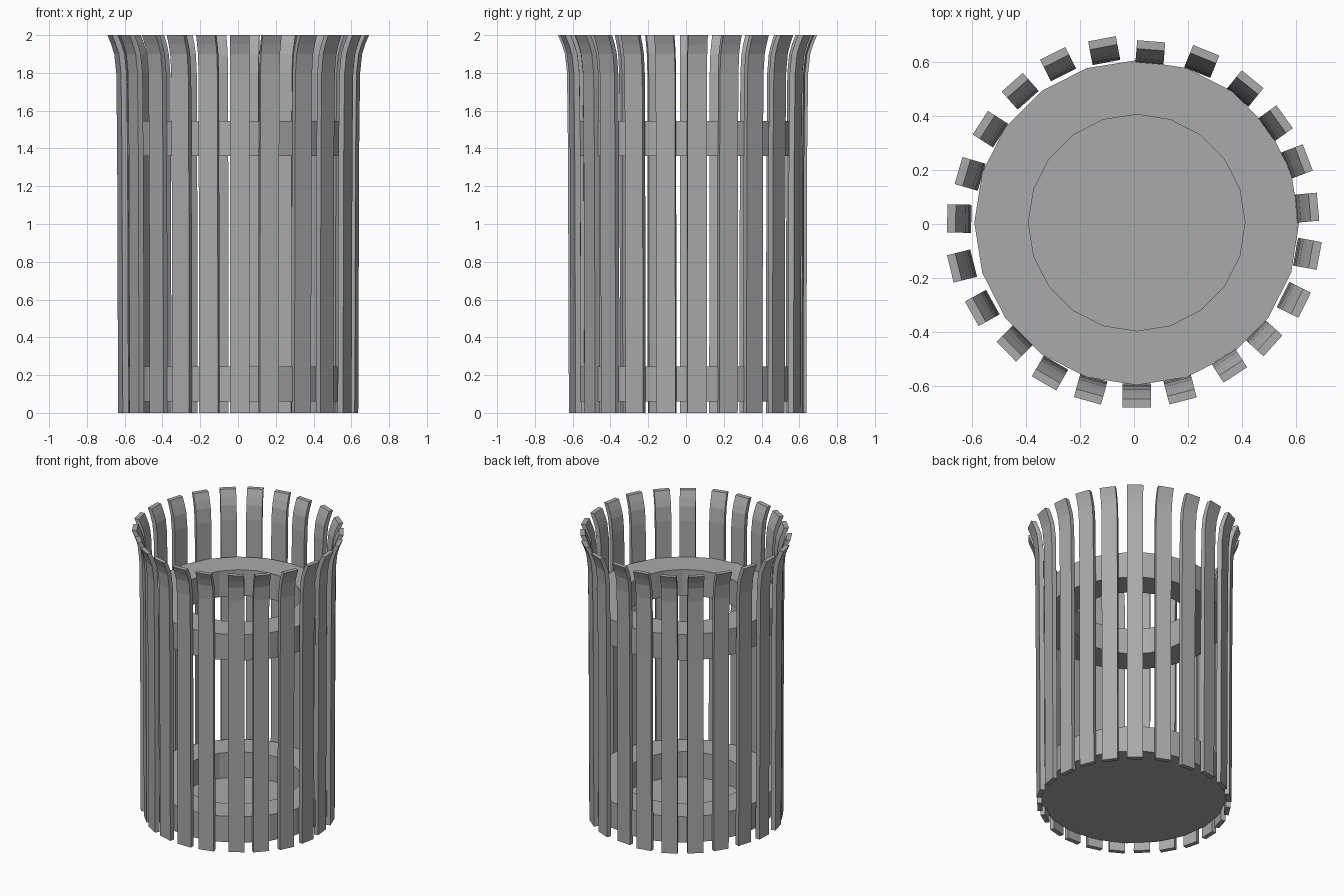
import bpy
import bmesh
import math
from mathutils import Matrix, Vector

default_cube = bpy.data.objects.get("Cube")
if default_cube:
    bpy.data.objects.remove(default_cube, do_unlink=True)

# Single grey finish
grey = bpy.data.materials.new("plain_grey")
grey.use_nodes = True
grey.diffuse_color = (0.4, 0.4, 0.4, 1)
grey.node_tree.nodes["Principled BSDF"].inputs["Base Color"].default_value = (0.4, 0.4, 0.4, 1)

RING_CENTRE = Vector((0.01, 0.005, 0))


def make_object(name, bm):
    """Turn a bmesh into a named, coloured, flat-shaded object."""
    bmesh.ops.recalc_face_normals(bm, faces=bm.faces)
    mesh = bpy.data.meshes.new(name)
    bm.to_mesh(mesh)
    bm.free()
    mesh.materials.append(grey)
    obj = bpy.data.objects.new(name, mesh)
    bpy.context.collection.objects.link(obj)
    return obj


def make_ring(name, bottom, top, outer=0.6, inner=0.4, sides=20, floor=False):
    """Wide flat ring; with a floor the hole is closed at its lower edge."""
    bm = bmesh.new()

    def loop(radius, z):
        steps = [math.tau * i / sides for i in range(sides)]
        return [bm.verts.new(RING_CENTRE + Vector((radius * math.cos(a), radius * math.sin(a), z)))
                for a in steps]

    def bridge(a, b):
        for i in range(sides):
            j = (i + 1) % sides
            bm.faces.new((a[i], a[j], b[j], b[i]))

    low_out, high_out = loop(outer, bottom), loop(outer, top)
    high_in = loop(inner, top)
    low_in = loop(inner, bottom + (0.005 if floor else 0))
    bridge(low_out, high_out)
    bridge(high_out, high_in)
    bridge(high_in, low_in)
    if floor:
        bm.faces.new(low_in)
        bm.faces.new(low_out)
    else:
        bridge(low_in, low_out)
    return make_object(name, bm)


# Slat side profile: outer offset against height, flaring at the rim
FLARE = [(-0.013, 0), (-0.008, 1.4), (-0.003, 1.8), (0.008, 1.9), (0.024, 1.95), (0.045, 2)]
THICKNESS = 0.031
WIDTH = 0.104


def make_slat_mesh():
    bm = bmesh.new()
    rows = []
    for offset, z in FLARE:
        corners = [(offset, -1), (offset, 1), (offset - THICKNESS, 1), (offset - THICKNESS, -1)]
        rows.append([bm.verts.new((x, side * WIDTH / 2, z)) for x, side in corners])
    for low, high in zip(rows, rows[1:]):
        for i in range(4):
            j = (i + 1) % 4
            bm.faces.new((low[i], low[j], high[j], high[i]))
    bm.faces.new(rows[0])
    bm.faces.new(rows[-1])
    return bm


# Hand-spaced slat positions, clockwise from the back
SPOTS = [(-.11, .64), (.06, .63), (.25, .6), (.41, .5), (.52, .37), (.6, .23),
         (.635, .06), (.64, -.11), (.59, -.28), (.48, -.42), (.35, -.52), (.17, -.61),
         (.01, -.633), (-.16, -.61), (-.31, -.55), (-.44, -.44), (-.56, -.31), (-.635, -.155),
         (-.645, .02), (-.605, .185), (-.53, .35), (-.42, .49), (-.28, .59)]

for number, (x, y) in enumerate(SPOTS, start=1):
    slat_bm = make_slat_mesh()
    turn = math.atan2(y - RING_CENTRE.y, x - RING_CENTRE.x)
    placement = Matrix.Translation((x, y, 0)) @ Matrix.Rotation(turn, 4, "Z")
    bmesh.ops.transform(slat_bm, matrix=placement, verts=slat_bm.verts)
    make_object(f"slat_{number}", slat_bm)

# Base tray and upper support ring
make_ring("base_tray", 0.06, 0.245, floor=True)
make_ring("upper_ring", 1.36, 1.545)
